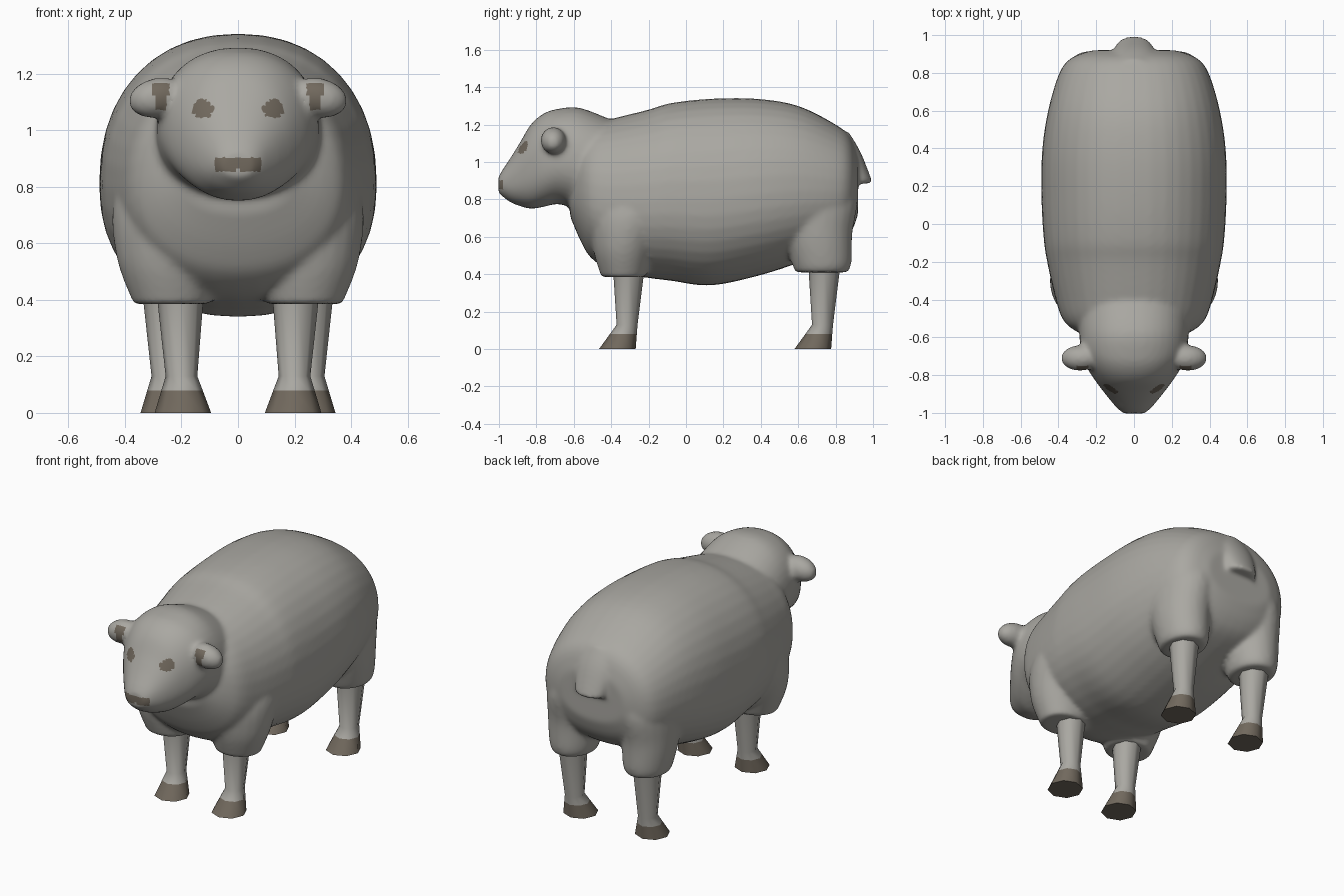
import bpy, bmesh, math
from mathutils import Matrix, Vector

if "Cube" in bpy.data.objects:
    bpy.data.objects.remove(bpy.data.objects["Cube"])


def material(name, rgb):
    m = bpy.data.materials.new(name)
    m.diffuse_color = (*rgb, 1)
    m.use_nodes = True
    m.node_tree.nodes["Principled BSDF"].inputs["Base Color"].default_value = m.diffuse_color
    return m


WOOL = material("grey wool", (0.40, 0.39, 0.36))
DARK = material("dark brown grey", (0.165, 0.14, 0.11))


def smooth_stations(st, steps=5):
    """Catmull-Rom interpolation between profile stations."""
    out = []
    for i in range(len(st) - 1):
        p0, p1 = Vector(st[max(i - 1, 0)]), Vector(st[i])
        p2, p3 = Vector(st[i + 1]), Vector(st[min(i + 2, len(st) - 1)])
        for k in range(steps):
            t = k / steps
            out.append(0.5 * (2 * p1 + (p2 - p0) * t
                              + (2 * p0 - 5 * p1 + 4 * p2 - p3) * t * t
                              + (3 * p1 - p0 - 3 * p2 + p3) * t ** 3))
    return out + [Vector(st[-1])]


def loft(bm, rings):
    """Closed skin over a row of point rings."""
    vs = [[bm.verts.new(p) for p in r] for r in rings]
    n = len(vs[0])
    for a, b in zip(vs, vs[1:]):
        for i in range(n):
            j = (i + 1) % n
            bm.faces.new((a[i], a[j], b[j], b[i]))
    bm.faces.new(vs[0])
    bm.faces.new(vs[-1])


def trunk_ring(y, w, low, high, n=40, power=2.2, mid=0.46):
    """Upright superellipse ring across the body at depth y."""
    zm = low + (high - low) * mid
    pts = []
    for i in range(n):
        a = math.tau * i / n
        c, s = math.cos(a), math.sin(a)
        x = math.copysign(abs(c) ** (2 / power), c) * w
        z = math.copysign(abs(s) ** (2 / power), s)
        pts.append((x, y, zm + z * (high - zm if z > 0 else zm - low)))
    return pts


def flat_ring(z, cx, cy, rx, ry, n=24):
    """Level ellipse ring at height z."""
    return [(cx + rx * math.cos(math.tau * i / n),
             cy + ry * math.sin(math.tau * i / n), z) for i in range(n)]


def finish(name, bm):
    bmesh.ops.recalc_face_normals(bm, faces=bm.faces)
    me = bpy.data.meshes.new(name)
    bm.to_mesh(me)
    bm.free()
    me.materials.append(WOOL)
    me.materials.append(DARK)
    ob = bpy.data.objects.new(name, me)
    bpy.context.collection.objects.link(ob)
    return ob


# Trunk: y, half width, underside, back
trunk = [(-0.62, 0.20, 0.71, 1.00), (-0.56, 0.32, 0.57, 1.15),
         (-0.50, 0.38, 0.48, 1.20), (-0.38, 0.42, 0.41, 1.235),
         (-0.20, 0.46, 0.38, 1.28), (-0.08, 0.478, 0.365, 1.315),
         (0.13, 0.49, 0.34, 1.338), (0.38, 0.487, 0.39, 1.338),
         (0.60, 0.455, 0.46, 1.30), (0.80, 0.395, 0.54, 1.20),
         (0.88, 0.33, 0.62, 1.13), (0.92, 0.22, 0.72, 1.02)]
# Neck and head: y, half width, chin, crown
head = [(-0.42, 0.29, 0.70, 1.235), (-0.57, 0.29, 0.74, 1.29),
        (-0.68, 0.28, 0.775, 1.285), (-0.76, 0.25, 0.76, 1.26),
        (-0.83, 0.205, 0.75, 1.20), (-0.89, 0.16, 0.765, 1.10),
        (-0.94, 0.12, 0.785, 1.02), (-0.98, 0.085, 0.815, 0.96),
        (-1.003, 0.055, 0.835, 0.92)]
# Level sections: z, centre x, centre y, radius x, radius y
shoulder = [(0.385, 0.235, -0.335, 0.135, 0.118), (0.55, 0.25, -0.33, 0.18, 0.17),
            (0.75, 0.25, -0.28, 0.19, 0.22), (0.95, 0.20, -0.20, 0.15, 0.15)]
thigh = [(0.41, 0.25, 0.725, 0.115, 0.14), (0.46, 0.25, 0.725, 0.135, 0.16),
         (0.62, 0.25, 0.70, 0.155, 0.19), (0.82, 0.23, 0.68, 0.17, 0.235),
         (1.00, 0.18, 0.65, 0.15, 0.18)]
tail = [(1.16, 0, 0.83, 0.08, 0.04), (1.05, 0, 0.88, 0.115, 0.055),
        (0.885, 0, 0.943, 0.095, 0.057)]

# Fleece: all soft volumes merged into one skin
bm = bmesh.new()
for part in (trunk, head):
    loft(bm, [trunk_ring(*s) for s in smooth_stations(part)])
loft(bm, [flat_ring(*s) for s in smooth_stations(tail)])
for side in (-1, 1):
    for part in (shoulder, thigh):
        loft(bm, [flat_ring(z, side * cx, cy, rx, ry)
                  for z, cx, cy, rx, ry in smooth_stations(part)])
    # Ears
    bmesh.ops.create_uvsphere(
        bm, u_segments=24, v_segments=16, radius=1,
        matrix=Matrix.Translation((side * 0.285, -0.71, 1.115))
        @ Matrix.Rotation(side * 0.2, 4, 'Y')
        @ Matrix.Diagonal((0.105, 0.068, 0.07, 1)))
sheep = finish("fleece_and_head", bm)
remesh = sheep.modifiers.new("merge", 'REMESH')
remesh.mode = 'VOXEL'
remesh.voxel_size = 0.013
relax = sheep.modifiers.new("relax", 'SMOOTH')
relax.factor = 0.5
relax.iterations = 10
dg = bpy.context.evaluated_depsgraph_get()
merged = bpy.data.meshes.new_from_object(sheep.evaluated_get(dg))
sheep.modifiers.clear()
sheep.data = merged
merged.materials.clear()
merged.materials.append(WOOL)
merged.materials.append(DARK)


def is_marking(c):
    """Eyes, nose and inner ears, picked by position."""
    x, y, z = abs(c.x), c.y, c.z
    eye = y < -0.78 and ((x - 0.125) / 0.038) ** 2 + ((z - 1.075) / 0.033) ** 2 < 1
    nose = y < -0.9 and x < 0.08 and abs(z - 0.88) < 0.021 + 0.1 * min(x, 0.06)
    ear_w = 0.018 + 0.16 * (z - 1.075)
    ear = (-0.8 < y < -0.715 and 1.075 < z < 1.165
           and abs(x - 0.272) < ear_w)
    return eye or nose or ear


for p in merged.polygons:
    p.material_index = int(is_marking(p.center))
merged.shade_smooth()

# Legs with dark hooves
leg = [(0.46, 0.205, -0.305, 0.087, 0.087), (0.13, 0.20, -0.315, 0.056, 0.056),
       (0.08, 0.198, -0.335, 0.073, 0.072), (0, 0.195, -0.367, 0.10, 0.098)]
for name, dx, dy in (("front_leg", 0, 0), ("rear_leg", 0.05, 1.045)):
    for side, tag in ((-1, "right"), (1, "left")):
        bm = bmesh.new()
        loft(bm, [flat_ring(z, side * (cx + dx), cy + dy, rx, ry, 8)
                  for z, cx, cy, rx, ry in leg])
        for f in bm.faces:
            f.material_index = int(f.calc_center_median().z < 0.08)
        ob = finish(f"{name}_{tag}", bm)
        ob.data.shade_smooth()
        ob.data.set_sharp_from_angle(angle=math.radians(50))
